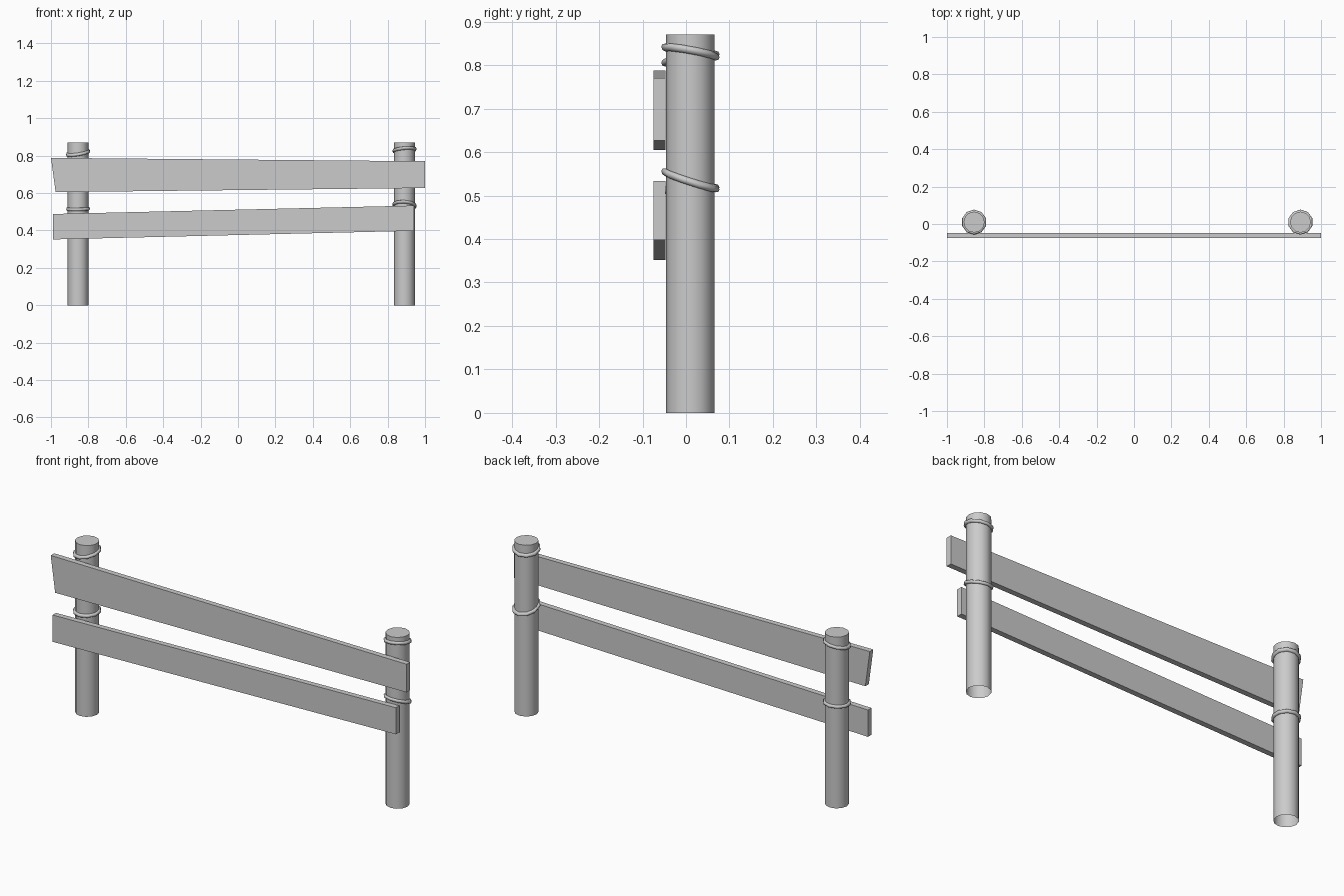
import bpy
import bmesh
from math import pi, cos, sin, radians
from mathutils import Matrix, Vector

cube = bpy.data.objects.get("Cube")
if cube:
    bpy.data.objects.remove(cube, do_unlink=True)

grey = bpy.data.materials.new("plain grey")
grey.use_nodes = True
colour = (0.6, 0.6, 0.6, 1)
grey.diffuse_color = colour
grey.node_tree.nodes["Principled BSDF"].inputs["Base Color"].default_value = colour

POST_Y, POST_R, POST_H = 0.01, 0.056, 0.87


def finish(name, bm, smooth=False):
    bmesh.ops.recalc_face_normals(bm, faces=bm.faces)
    mesh = bpy.data.meshes.new(name)
    bm.to_mesh(mesh)
    bm.free()
    mesh.materials.append(grey)
    obj = bpy.data.objects.new(name, mesh)
    bpy.context.collection.objects.link(obj)
    if smooth:
        bpy.ops.object.select_all(action='DESELECT')
        obj.select_set(True)
        bpy.context.view_layer.objects.active = obj
        bpy.ops.object.shade_smooth_by_angle(angle=radians(60))
    return obj


def post(name, x):
    """Round post, capped on top and open underneath."""
    bm = bmesh.new()
    bmesh.ops.create_cone(bm, cap_ends=True, segments=12, radius1=POST_R,
                          radius2=POST_R, depth=POST_H,
                          matrix=Matrix.Translation((x, POST_Y, POST_H / 2)))
    bottom = [f for f in bm.faces if f.calc_center_median().z < 0.01]
    bmesh.ops.delete(bm, geom=bottom, context='FACES_ONLY')
    finish(name, bm, smooth=True)


def rope(name, x, z, slope_x, slope_y, around=10, sides=8, thick=0.009):
    """Tilted rope ring around a post."""
    bm = bmesh.new()
    loops = []
    for i in range(around):
        a = 2 * pi * (i + 0.5) / around
        loop = []
        for j in range(sides):
            b = 2 * pi * j / sides
            r = POST_R + 0.002 + thick * cos(b)
            dx, dy = r * cos(a), r * sin(a)
            dz = slope_x * dx + slope_y * dy + thick * sin(b)
            loop.append(bm.verts.new((x + dx, POST_Y + dy, z + dz)))
        loops.append(loop)
    for i in range(around):
        p, q = loops[i], loops[(i + 1) % around]
        for j in range(sides):
            k = (j + 1) % sides
            bm.faces.new((p[j], q[j], q[k], p[k]))
    finish(name, bm, smooth=True)


def plank(name, outline):
    """Flat board extruded from its front outline."""
    bm = bmesh.new()
    face = bm.faces.new([bm.verts.new((x, -0.075, z)) for x, z in outline])
    out = bmesh.ops.extrude_face_region(bm, geom=[face])
    moved = [v for v in out["geom"] if isinstance(v, bmesh.types.BMVert)]
    bmesh.ops.translate(bm, verts=moved, vec=Vector((0, 0.028, 0)))
    finish(name, bm)


# Posts
post("right_post", -0.855)
post("left_post", 0.89)

# Rope bindings
rope("right_upper_rope", -0.855, 0.815, 0.15, 0.15)
rope("right_lower_rope", -0.855, 0.515, 0.02, 0.05)
rope("left_upper_rope", 0.89, 0.83, 0.08, -0.18)
rope("left_lower_rope", 0.89, 0.535, -0.06, -0.32)

# Rails
plank("upper_rail", [(-1, 0.788), (-0.975, 0.605), (1, 0.627), (1, 0.77)])
plank("lower_rail", [(-0.99, 0.488), (-0.99, 0.352), (0.94, 0.398), (0.94, 0.533)])
